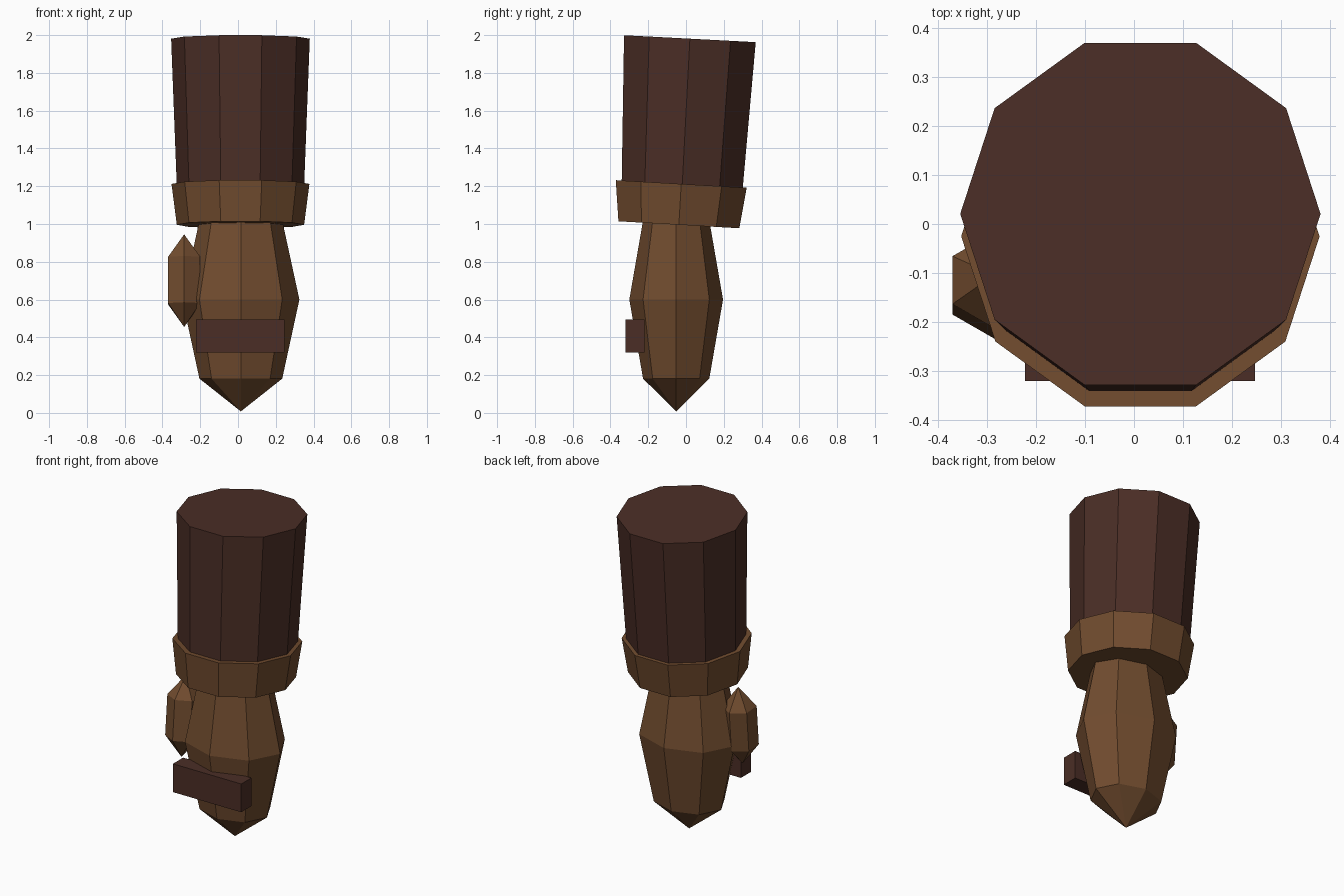
import bpy, bmesh, math
from mathutils import Matrix, Vector

if "Cube" in bpy.data.objects:
    bpy.data.objects.remove(bpy.data.objects["Cube"])


def material(name, rgb):
    m = bpy.data.materials.new(name)
    m.use_nodes = True
    m.diffuse_color = (*rgb, 1)
    m.node_tree.nodes["Principled BSDF"].inputs["Base Color"].default_value = (*rgb, 1)
    return m


dark = material("dark brown cloth", (0.070, 0.027, 0.019))
tan = material("leather brown", (0.165, 0.072, 0.028))


def finish(name, bm, mat, matrix):
    bm.transform(matrix)
    bmesh.ops.recalc_face_normals(bm, faces=bm.faces)
    me = bpy.data.meshes.new(name)
    bm.to_mesh(me)
    bm.free()
    me.materials.append(mat)
    ob = bpy.data.objects.new(name, me)
    bpy.context.collection.objects.link(ob)
    return ob


def place(loc, scale=(1, 1, 1), tilt=0.0):
    return (Matrix.Translation(loc) @ Matrix.Rotation(math.radians(tilt), 4, 'X')
            @ Matrix.Diagonal((*scale, 1)))


def tapered_drum(name, mat, bottom, top, r_bottom, r_top, tilt):
    # Ten-sided drum with a point of the decagon on the x axis
    bottom, top = Vector(bottom), Vector(top)
    bm = bmesh.new()
    rings = []
    for z, r in ((-0.5, r_bottom), (0.5, r_top)):
        rings.append([bm.verts.new((r * math.cos(a), r * math.sin(a), z))
                      for a in (i * math.tau / 10 for i in range(10))])
    for i in range(10):
        j = (i + 1) % 10
        bm.faces.new((rings[0][i], rings[0][j], rings[1][j], rings[1][i]))
    for ring in rings:
        bm.faces.new(ring)
    height = (top - bottom).length
    return finish(name, bm, mat, place((bottom + top) / 2, (1, 1, height), tilt))


def faceted_ball(name, mat, segments, rings, loc, scale, tilt=0.0):
    bm = bmesh.new()
    bmesh.ops.create_uvsphere(bm, u_segments=segments, v_segments=rings, radius=1)
    return finish(name, bm, mat, place(loc, scale, tilt))


# Sleeve and cuff lean back slightly
tapered_drum("sleeve", dark, (0.013, -0.025, 1.12), (0.013, 0.021, 1.981), 0.334, 0.367, -3)
tapered_drum("cuff", tan, (0.013, -0.038, 0.996), (0.013, -0.025, 1.212), 0.337, 0.365, -3.3)

# Hand and thumb
faceted_ball("hand", tan, 8, 4, (0.015, -0.052, 0.6), (0.31, 0.248, 0.592))
faceted_ball("thumb", tan, 6, 3, (-0.285, -0.125, 0.70), (0.113, 0.113, 0.246), -5)

# Strap across the knuckles
bm = bmesh.new()
bmesh.ops.create_cube(bm, size=1)
finish("knuckle_strap", bm, dark, place((0.012, -0.27, 0.407), (0.468, 0.1, 0.175)))
